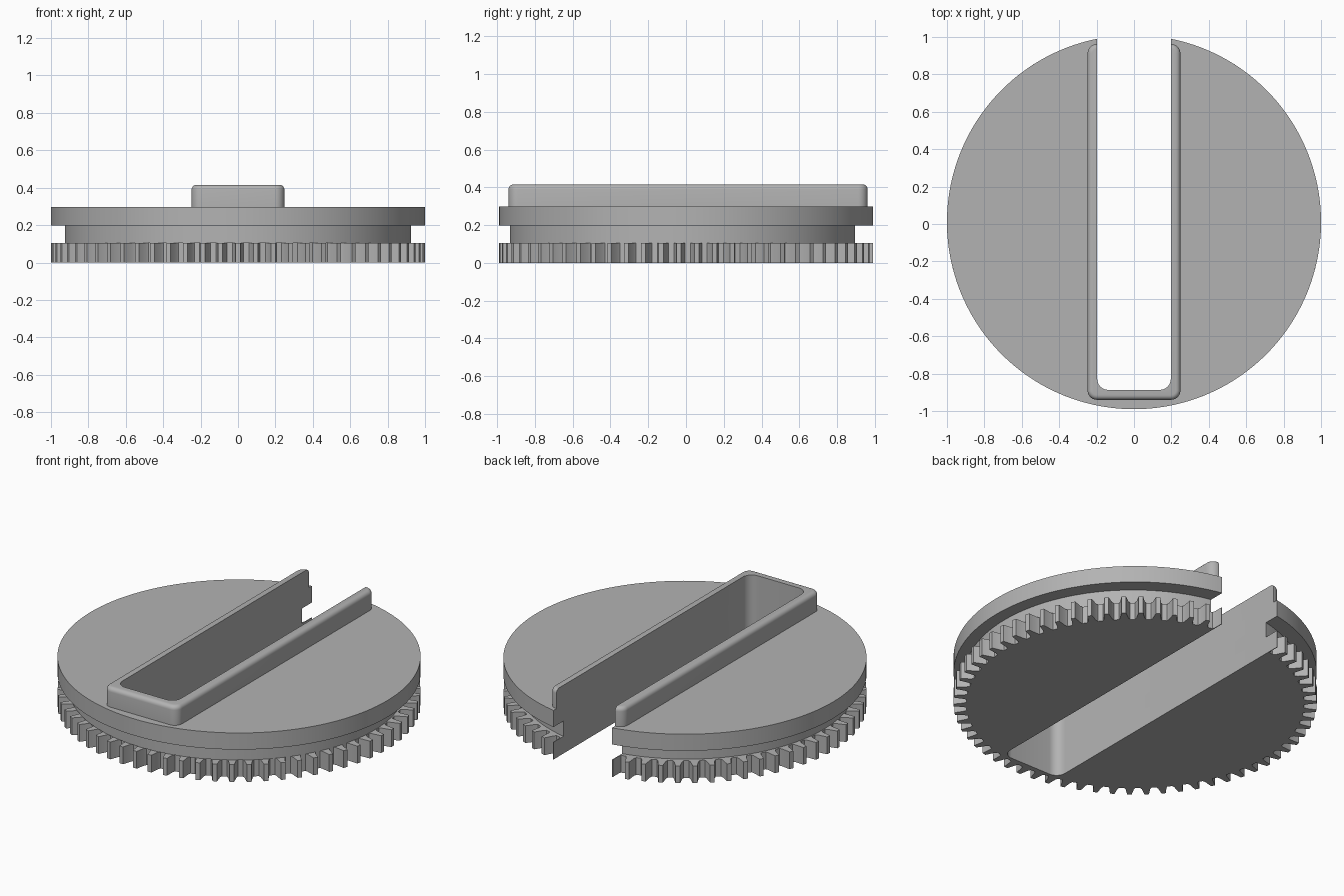
import bpy, bmesh
from math import sin, cos, pi, radians

cube = bpy.data.objects.get("Cube")
if cube:
    bpy.data.objects.remove(cube, do_unlink=True)

grey = bpy.data.materials.new("plain grey")
grey.use_nodes = True
colour = (0.45, 0.45, 0.45, 1)
grey.diffuse_color = colour
grey.node_tree.nodes["Principled BSDF"].inputs["Base Color"].default_value = colour


def prism(name, outline, z0, z1, top_round=0):
    """Extrude a closed outline, optionally rounding its top rim."""
    bm = bmesh.new()
    base = bm.faces.new([bm.verts.new((x, y, z0)) for x, y in outline])
    top = bmesh.ops.extrude_face_region(bm, geom=[base])["geom"]
    bmesh.ops.translate(bm, vec=(0, 0, z1 - z0),
                        verts=[v for v in top if isinstance(v, bmesh.types.BMVert)])
    if top_round:
        rim = [e for e in bm.edges if all(v.co.z > z1 - 0.001 for v in e.verts)]
        bmesh.ops.bevel(bm, geom=rim, offset=top_round, segments=5,
                        profile=0.5, affect='EDGES')
    bmesh.ops.recalc_face_normals(bm, faces=bm.faces)
    mesh = bpy.data.meshes.new(name)
    bm.to_mesh(mesh)
    bm.free()
    mesh.materials.append(grey)
    obj = bpy.data.objects.new(name, mesh)
    bpy.context.collection.objects.link(obj)
    return obj


def circle(radius, cy, n=192):
    return [(radius * cos(2 * pi * i / n), cy + radius * sin(2 * pi * i / n)) for i in range(n)]


def rounded_box(half_x, y0, y1, r, steps=8):
    points = []
    for k, (cx, cy) in enumerate([(half_x - r, y1 - r), (r - half_x, y1 - r),
                                  (r - half_x, y0 + r), (half_x - r, y0 + r)]):
        for i in range(steps + 1):
            a = (k + i / steps) * pi / 2
            points.append((cx + r * cos(a), cy + r * sin(a)))
    return points


def gear(teeth, root, tip, cy):
    # (fraction of the pitch, radius) around one tooth
    tooth = [(-0.34, root), (-0.25, root + 0.015), (-0.13, tip),
             (0.13, tip), (0.25, root + 0.015), (0.34, root)]
    points = []
    for i in range(teeth):
        for f, r in tooth:
            a = 2 * pi * (i + f) / teeth - pi / 2
            points.append((r * cos(a), cy + r * sin(a)))
    return points


# Stacked discs and the raised rim around the slot
parts = [
    prism("gear_ring", gear(66, 0.93, 1.0, 0.01), 0, 0.105),
    prism("neck", circle(0.925, -0.008), 0.105, 0.197),
    prism("top_disc", circle(1.0, 0.01), 0.197, 0.298),
    prism("slot_rim", rounded_box(0.248, -0.94, 0.962, 0.05), 0.298, 0.415, 0.025),
]

# Slot open at the back, cut through every part
cutter = prism("slot_cutter", rounded_box(0.197, -0.887, 1.3, 0.06), -0.2, 0.7)
cutter.hide_render = True
for part in parts:
    cut = part.modifiers.new("slot", 'BOOLEAN')
    cut.operation = 'DIFFERENCE'
    cut.solver = 'EXACT'
    cut.object = cutter
    bpy.ops.object.select_all(action='DESELECT')
    part.select_set(True)
    bpy.context.view_layer.objects.active = part
    bpy.ops.object.modifier_apply(modifier=cut.name)
    bpy.ops.object.shade_smooth_by_angle(angle=radians(30))
bpy.data.objects.remove(cutter, do_unlink=True)
